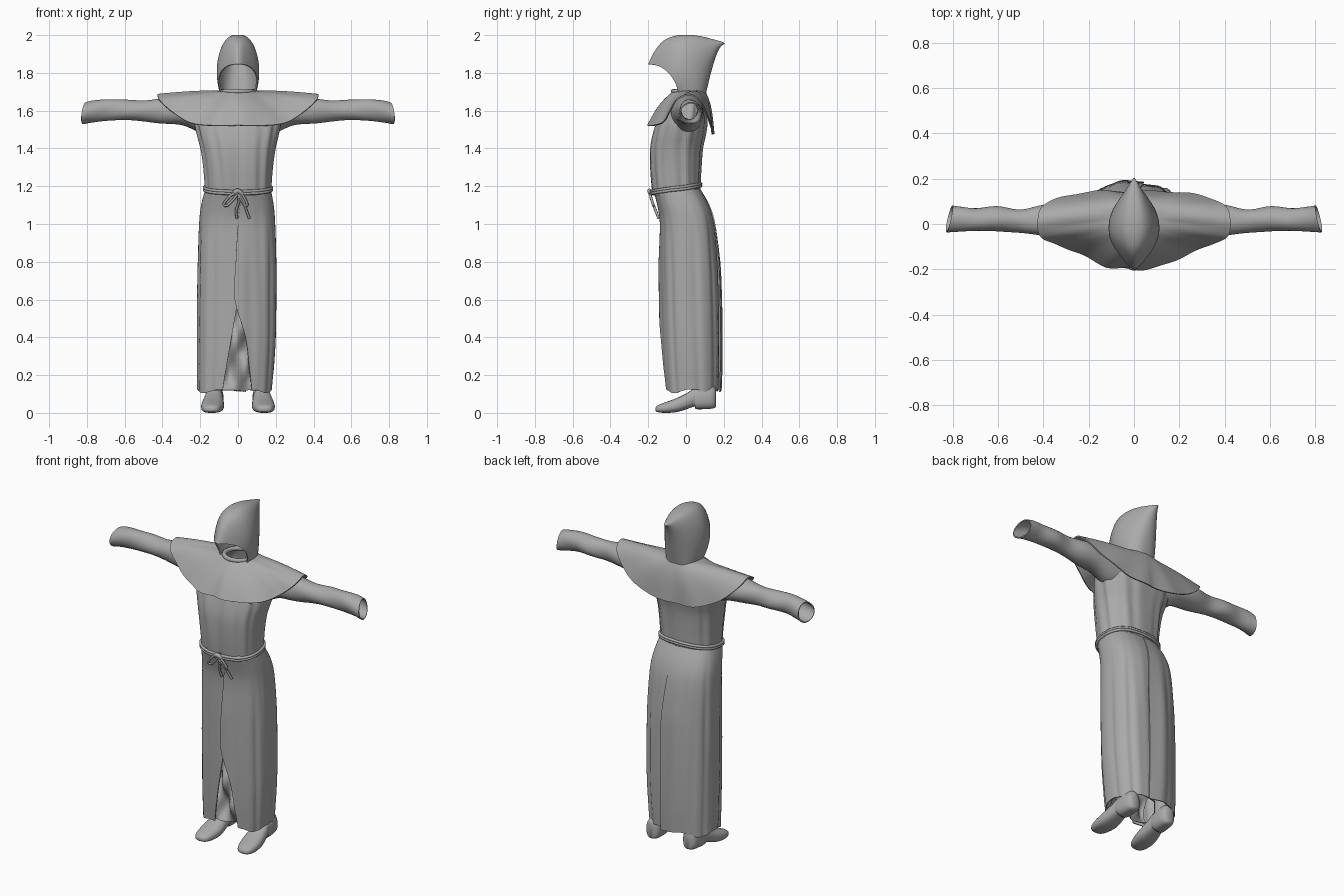
import bpy, bmesh
from math import sin, cos, pi, asin, radians

if "Cube" in bpy.data.objects:
    bpy.data.objects.remove(bpy.data.objects["Cube"])

cloth = bpy.data.materials.new("grey_cloth")
cloth.use_nodes = True
GREY = (0.4, 0.4, 0.4, 1)
cloth.diffuse_color = GREY
cloth.node_tree.nodes["Principled BSDF"].inputs["Base Color"].default_value = GREY


def spow(v, p):
    """Signed power, for squared-off ellipses."""
    return abs(v) ** p * (1 if v >= 0 else -1)


def smooth(keys, steps):
    """Catmull-Rom interpolation through a list of tuples."""
    out = []
    for i in range(len(keys) - 1):
        a, b, c, d = (keys[max(0, min(len(keys) - 1, i + k))] for k in (-1, 0, 1, 2))
        for s in range(steps):
            t = s / steps
            out.append(tuple(
                q + t / 2 * (r - p + t * (2 * p - 5 * q + 4 * r - w + t * (3 * (q - r) + w - p)))
                for p, q, r, w in zip(a, b, c, d)))
    return out + [keys[-1]]


def sheet(name, rows, wrap=True, cap=False, thick=0.0):
    """Skin rows of points into one smooth surface."""
    bm = bmesh.new()
    grid = [[bm.verts.new(p) for p in row] for row in rows]
    n = len(rows[0])
    for lo, hi in zip(grid, grid[1:]):
        for j in range(n if wrap else n - 1):
            k = (j + 1) % n
            bm.faces.new((lo[j], lo[k], hi[k], hi[j]))
    if cap:
        bm.faces.new(grid[0])
        bm.faces.new(grid[-1])
    bmesh.ops.remove_doubles(bm, verts=bm.verts, dist=0.0002)
    bmesh.ops.recalc_face_normals(bm, faces=bm.faces)
    mesh = bpy.data.meshes.new(name)
    bm.to_mesh(mesh)
    bm.free()
    obj = bpy.data.objects.new(name, mesh)
    bpy.context.collection.objects.link(obj)
    mesh.materials.append(cloth)
    bpy.ops.object.select_all(action='DESELECT')
    obj.select_set(True)
    bpy.context.view_layer.objects.active = obj
    if thick:
        mod = obj.modifiers.new("thickness", 'SOLIDIFY')
        mod.thickness, mod.offset = thick, 0
        bpy.ops.object.modifier_apply(modifier=mod.name)
    bpy.ops.object.shade_smooth_by_angle(angle=radians(50))


def rope(name, points, radius=0.009, closed=False):
    """Round cord along a path."""
    curve = bpy.data.curves.new(name, 'CURVE')
    curve.dimensions = '3D'
    curve.bevel_depth, curve.bevel_resolution = radius, 2
    curve.use_fill_caps = True
    line = curve.splines.new('POLY')
    line.points.add(len(points) - 1)
    for p, co in zip(line.points, points):
        p.co = (*co, 1)
    line.use_cyclic_u = closed
    line.use_smooth = True
    curve.materials.append(cloth)
    bpy.context.collection.objects.link(bpy.data.objects.new(name, curve))


# Torso: height, half width, front, back
TORSO = [(1.15, .172, -.175, .07), (1.2, .174, -.182, .075), (1.3, .182, -.19, .08),
         (1.4, .196, -.19, .088), (1.48, .216, -.175, .105), (1.55, .225, -.15, .112),
         (1.62, .2, -.105, .105), (1.67, .14, -.075, .095), (1.705, .085, -.055, .085)]
rows = []
for z, rx, f, b in smooth(TORSO, 5):
    row = []
    for j in range(96):
        a = 2 * pi * j / 96
        fold = 1 + .018 * sin(11 * a + 2 * sin(4 * z)) + .012 * sin(17 * a + 5 * z)
        fold -= .05 * max(0, 1 - abs(sin(a / 2)) * 25)
        row.append((rx * spow(sin(a), .8) * min(fold, 1.02),
                    (f + b) / 2 - (b - f) / 2 * spow(cos(a), .85) * fold, z))
    rows.append(row)
sheet("robe_torso", rows)

# Skirt: height, right extent, left extent, front, back, two front hem edges
SKIRT = [(1.185, .17, .17, -.172, .072, .03, .02), (1.1, .192, .186, -.146, .118, .03, .01),
         (1.0, .203, .194, -.128, .145, .03, .0), (.8, .21, .2, -.126, .163, .015, -.01),
         (.6, .214, .2, -.124, .171, 0, -.015), (.4, .215, .197, -.12, .174, -.03, .035),
         (.25, .215, .188, -.114, .173, -.055, .055), (.115, .214, .176, -.105, .168, -.075, .07)]
for side, name in ((-1, "skirt_right_panel"), (1, "skirt_left_panel")):
    rows = []
    for z, right, left, f, b, edge_r, edge_l in smooth(SKIRT, 5):
        rx = left if side > 0 else right
        edge = edge_l if side > 0 else -edge_r
        low = min(1, (1.185 - z) * 2.5)
        start = asin(spow(edge / rx, 1.25))
        end = pi + (.12 if side < 0 else .02) * low
        row = []
        for j in range(64):
            a = start + (end - start) * j / 63
            fold = 1 + low * (.022 * sin(9 * a + side + sin(3 * z)) + .012 * sin(17 * a + 2 * z))
            # the right panel laps over at the back, the left one at the front
            lap = .014 * low * max(0, -side * (-1 if side < 0 else 1) * cos(a)) ** 6
            lap = lap if side < 0 else -.012 * low * max(0, cos(a)) ** 12
            hem = .01 * sin(5 * a) if z < .2 else 0
            row.append((side * rx * spow(sin(a), .75) * min(fold, 1.0),
                        (f + b) / 2 - (b - f) / 2 * spow(cos(a), .75) * fold + lap, z + hem))
        rows.append(row)
    sheet(name, rows, wrap=False, thick=.006)

# Crumpled cloth seen through the front opening
rows = []
for i in range(22):
    z = .12 + .56 * i / 21
    rows.append([(x * .01, -.07 + .03 * sin(x * .35 + z * 14) + .015 * sin(z * 27 - x * .5)
                  + .0002 * x * x, z) for x in range(-13, 14)])
sheet("inner_cloth", rows, wrap=False, thick=.005)

# Sleeves: distance out, bottom, top, front, back
SLEEVE = [(.12, 1.47, 1.66, -.08, .085), (.2, 1.49, 1.675, -.075, .09), (.29, 1.523, 1.678, -.062, .088),
          (.4, 1.535, 1.664, -.05, .08), (.5, 1.547, 1.652, -.035, .062), (.6, 1.552, 1.654, -.03, .075),
          (.7, 1.55, 1.658, -.028, .066), (.77, 1.54, 1.652, -.03, .074), (.815, 1.53, 1.64, -.033, .08)]
for side, name in ((-1, "right_sleeve"), (1, "left_sleeve")):
    rows = []
    for x, lo, hi, f, b in smooth(SLEEVE, 5):
        row = []
        for j in range(32):
            a = 2 * pi * j / 32
            fold = 1 + .03 * sin(3 * a + 24 * x)
            slant = max(0, x - .6) * .06
            row.append((side * (x - slant * (sin(a) + .6 * cos(a))),
                        (f + b) / 2 + (b - f) / 2 * sin(a) * fold,
                        (lo + hi) / 2 + (hi - lo) / 2 * cos(a) * fold))
        rows.append(row)
    sheet(name, rows, thick=.006)

# Shoulder cape: hem from front centre round to back centre
HEM = [(0, -.198, 1.522), (.12, -.185, 1.52), (.25, -.125, 1.535), (.35, -.085, 1.595),
       (.415, -.052, 1.655), (.425, .02, 1.685), (.4, .08, 1.64), (.3, .122, 1.55),
       (.15, .142, 1.485), (0, .142, 1.475)]
half = smooth(HEM, 6)
hem = half + [(-x, y, z) for x, y, z in reversed(half[1:-1])]
rows = []
for i in range(13):
    s = i / 12
    row = []
    for j, (x, y, z) in enumerate(hem):
        a = 2 * pi * j / len(hem)
        bulge = sin(pi * s) * abs(cos(a))
        ripple = 1 + .035 * s * sin(a * 13) * cos(a) ** 2
        row.append(((.09 * sin(a) * (1 - s) + x * s),
                    ((.018 - .08 * cos(a)) * (1 - s) + y * s * ripple) - .008 * bulge * cos(a),
                    1.703 * (1 - s) + z * s + (.016 if cos(a) > 0 else .03) * bulge))
    rows.append(row)
sheet("shoulder_cape", rows, thick=.007)

# Hood: arches fanned from the brim, over the crown, to the rear point
CROWN = [(-.197, 1.845), (-.165, 1.91), (-.12, 1.965), (-.06, 1.992), (.01, 1.998),
         (.08, 1.99), (.14, 1.975), (.185, 1.963), (.203, 1.955)]
ridge = smooth(CROWN, 4)
rows = []
for i, (ty, tz) in enumerate(ridge):
    t = i / (len(ridge) - 1)
    a = radians(55) + (pi - radians(55)) * t
    bx, by = .092 * abs(sin(a)) ** .65, .012 - .09 * cos(a)
    arch = []
    for j in range(33):
        s = 1 - (1 - j / 32) ** 1.5
        q = s * pi / 2
        w = bx * (1 + .38 * sin(pi * s) * (1 - t * .6))
        arch.append((w * max(0, cos(q)) ** .55, by + (ty - by) * s ** (1.7 - .6 * t),
                     1.69 + (tz - 1.69) * (sin(q) ** 1.1)))
    rows.append(arch + [(-x, y, z) for x, y, z in reversed(arch[:-1])])
sheet("hood", rows, wrap=False, thick=.007)

# Collar roll inside the hood opening
rope("collar", [(.082 * sin(k * pi / 16), .012 - .08 * cos(k * pi / 16), 1.702) for k in range(32)],
     .013, True)

# Rope belt, two strands
for name, dz in (("belt_upper_strand", .006), ("belt_lower_strand", -.006)):
    rope(name, [(.178 * spow(sin(k * pi / 32), .8),
                 -.052 - .131 * spow(cos(k * pi / 32), .8),
                 1.187 - .02 * cos(k * pi / 32) + dz) for k in range(64)], .008, True)

# Knot, bow loops and hanging ends
rope("belt_knot", smooth([(-.02, -.185, 1.165), (0, -.193, 1.175), (.02, -.185, 1.16)], 4), .013)
LOOP = [(0, -.19, 1.165), (-.04, -.188, 1.15), (-.075, -.175, 1.105), (-.055, -.172, 1.1),
        (-.02, -.185, 1.135), (0, -.19, 1.165)]
rope("left_bow_loop", smooth([(-x * .65, y, z) for x, y, z in LOOP], 6), .007)
rope("right_bow_loop", smooth(LOOP, 6), .007)
rope("long_rope_end", smooth([(0, -.19, 1.165), (.03, -.18, 1.12), (.045, -.16, 1.07),
                              (.06, -.145, 1.03)], 5), .007)
rope("short_rope_end", smooth([(0, -.19, 1.165), (.005, -.18, 1.12), (-.01, -.16, 1.07),
                               (-.005, -.145, 1.03)], 5), .007)

# Shoes: depth, centre, half width, sole, top
SHOE = [(-.162, .142, .014, .012, .026), (-.15, .141, .038, .004, .04), (-.11, .139, .054, 0, .056),
        (-.05, .134, .06, .004, .078), (.01, .13, .053, .022, .108), (.046, .127, .047, .034, .135),
        (.052, .127, .047, .02, .138), (.1, .124, .048, .02, .15), (.145, .122, .04, .024, .14),
        (.16, .122, .018, .034, .12)]
for side, name in ((-1, "right"), (1, "left")):
    rows = []
    for y, cx, w, lo, hi in smooth(SHOE, 3):
        row = []
        for j in range(28):
            a = 2 * pi * j / 28
            narrow = 1 - .3 * max(0, sin(a)) * min(1, hi / .15)
            row.append((side * cx + w * spow(cos(a), .7) * narrow, y,
                        (lo + hi) / 2 + (hi - lo) / 2 * spow(sin(a), .7)))
        rows.append(row)
    sheet(name + "_shoe", rows, cap=True)
    sheet(name + "_ankle", [[(side * .122 + .04 * cos(k * pi / 8), .09 + .045 * sin(k * pi / 8), z)
                             for k in range(16)] for z in (.1, .2, .3)], cap=True)
